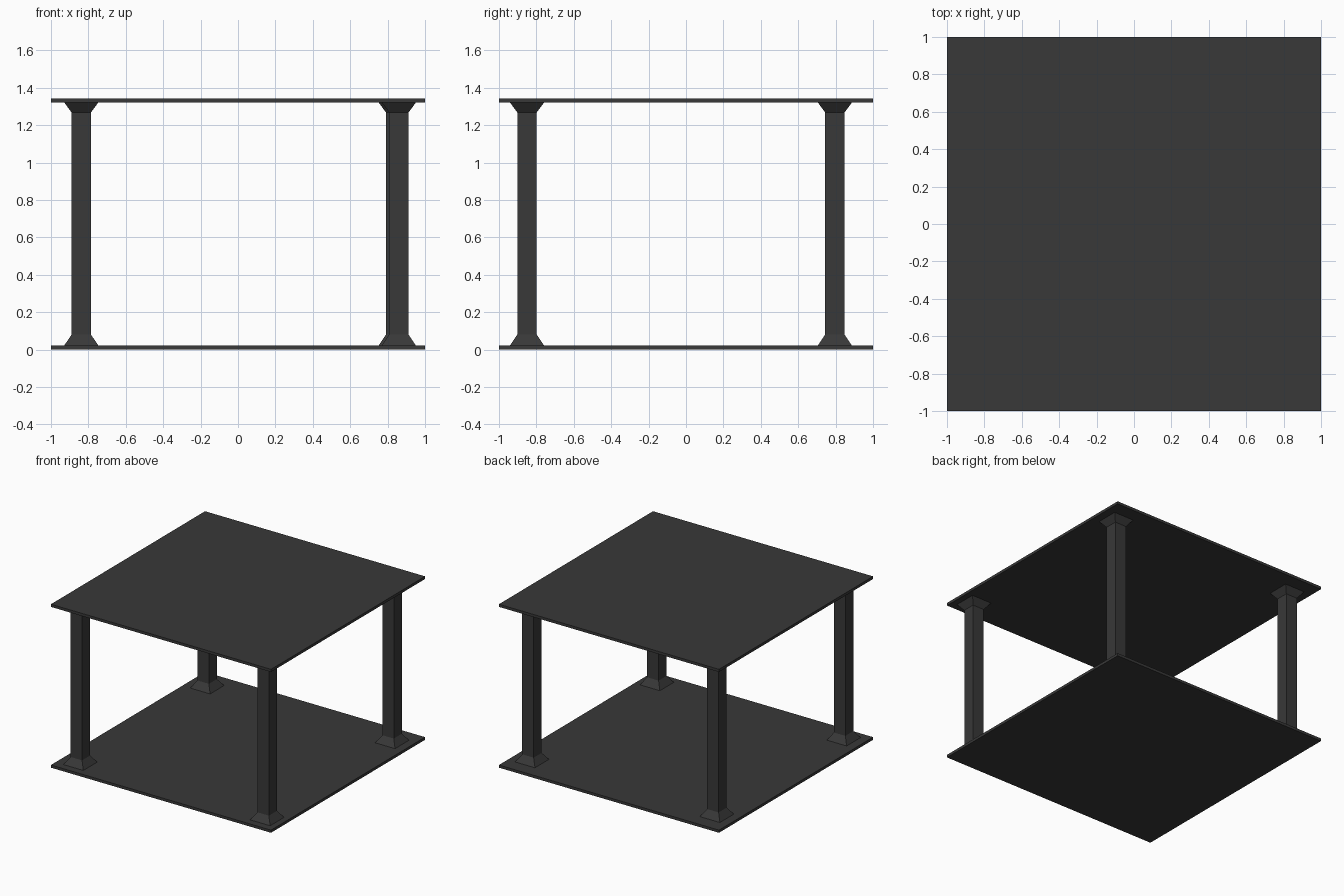
import bpy, bmesh

if "Cube" in bpy.data.objects:
    bpy.data.objects.remove(bpy.data.objects["Cube"])

# One dark grey colour for the whole model
grey = bpy.data.materials.new("dark grey")
grey.diffuse_color = (0.04, 0.04, 0.04, 1)
grey.use_nodes = True
grey.node_tree.nodes["Principled BSDF"].inputs["Base Color"].default_value = grey.diffuse_color

HEIGHT, PLATE = 1.343, 0.022


def square_stack(name, x, y, rings):
    """Loft square rings given as (half width, z) and cap both ends."""
    bm = bmesh.new()
    loops = [[bm.verts.new((sx * h, sy * h, z))
              for sx, sy in ((-1, -1), (1, -1), (1, 1), (-1, 1))]
             for h, z in rings]
    for low, high in zip(loops, loops[1:]):
        for i in range(4):
            j = (i + 1) % 4
            bm.faces.new((low[i], low[j], high[j], high[i]))
    bm.faces.new(loops[0][::-1])
    bm.faces.new(loops[-1])
    mesh = bpy.data.meshes.new(name)
    bm.to_mesh(mesh)
    bm.free()
    mesh.materials.append(grey)
    obj = bpy.data.objects.new(name, mesh)
    obj.location = (x, y, 0)
    bpy.context.collection.objects.link(obj)


# Floor and roof slabs
square_stack("floor_slab", 0, 0, [(1, 0), (1, PLATE)])
square_stack("roof_slab", 0, 0, [(1, HEIGHT - PLATE), (1, HEIGHT)])

# Columns with flared base and capital, slightly unevenly placed
profile = [(0.091, PLATE), (0.052, 0.08),
           (0.052, HEIGHT - 0.075), (0.091, HEIGHT - PLATE)]
for name, x, y in (("front_left_column", -0.838, -0.85),
                   ("front_right_column", 0.86, -0.85),
                   ("back_left_column", -0.838, 0.796),
                   ("back_right_column", 0.843, 0.796)):
    square_stack(name, x, y, profile)
